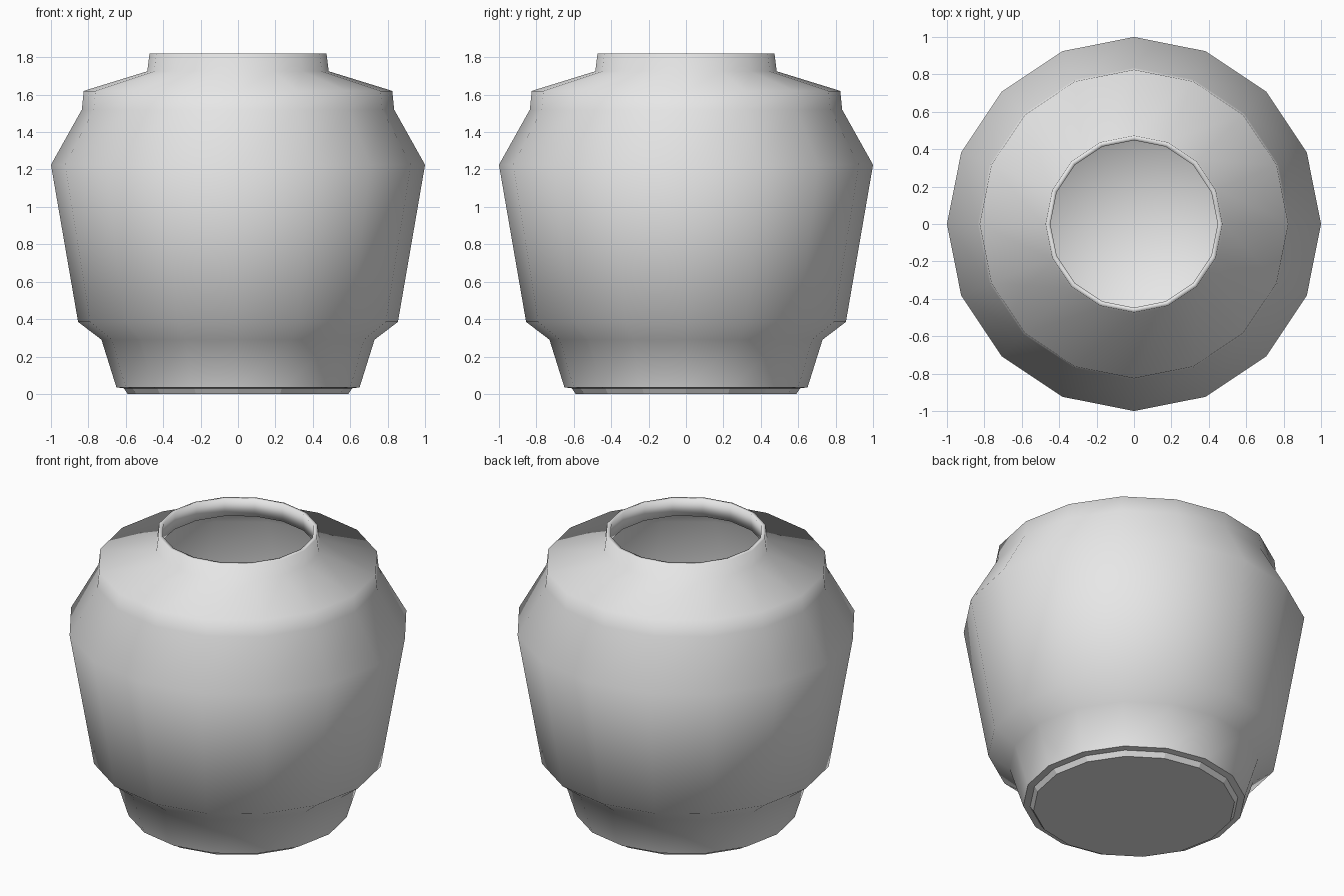
import bpy, bmesh, math

cube = bpy.data.objects.get("Cube")
if cube:
    bpy.data.objects.remove(cube, do_unlink=True)

SIDES = 16

# Cross-section: base and outer wall, rim, then inner wall and floor
outer = [(0, 0), (0.59, 0), (0.61, 0.03), (0.65, 0.035), (0.73, 0.29),
         (0.855, 0.385), (1.0, 1.225), (0.835, 1.52), (0.825, 1.62),
         (0.485, 1.725), (0.473, 1.82)]
inner = [(0.447, 1.82), (0.457, 1.705), (0.795, 1.6), (0.805, 1.51),
         (0.968, 1.22), (0.825, 0.4), (0.702, 0.305), (0.625, 0.065), (0, 0.065)]

# Lathe the cross-section around the vertical axis
bm = bmesh.new()
points = [bm.verts.new((r, 0, z)) for r, z in outer + inner]
edges = [bm.edges.new(pair) for pair in zip(points, points[1:])]
bmesh.ops.spin(bm, geom=points + edges, cent=(0, 0, 0), axis=(0, 0, 1),
               angle=math.tau, steps=SIDES, use_merge=False)
bmesh.ops.remove_doubles(bm, verts=bm.verts[:], dist=0.0005)
bmesh.ops.recalc_face_normals(bm, faces=bm.faces[:])

# Smooth walls, flat crisp foot
for face in bm.faces:
    face.smooth = face.calc_center_median().z > 0.034

mesh = bpy.data.meshes.new("pot")
bm.to_mesh(mesh)
bm.free()

# Plain grey clay
clay = bpy.data.materials.new("light_grey_clay")
clay.use_nodes = True
grey = (0.8, 0.8, 0.8, 1)
clay.diffuse_color = grey
clay.node_tree.nodes["Principled BSDF"].inputs["Base Color"].default_value = grey
mesh.materials.append(clay)

pot = bpy.data.objects.new("pot", mesh)
bpy.context.collection.objects.link(pot)
